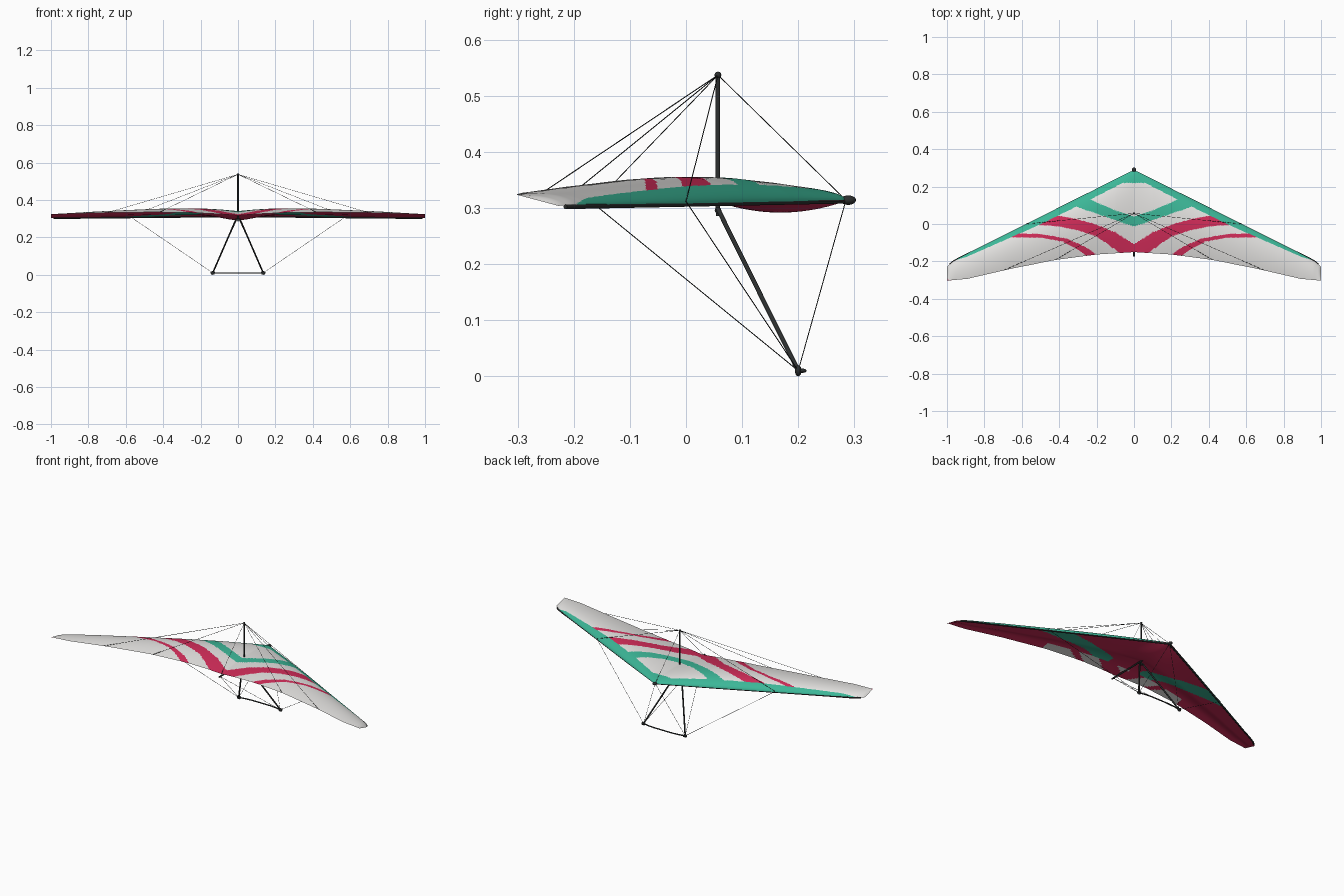
import bpy, bmesh, math

if "Cube" in bpy.data.objects:
    bpy.data.objects.remove(bpy.data.objects["Cube"])


def material(name, rgb):
    m = bpy.data.materials.new(name)
    m.diffuse_color = (*rgb, 1)
    m.use_nodes = True
    m.node_tree.nodes["Principled BSDF"].inputs["Base Color"].default_value = m.diffuse_color
    return m


WHITE = material("sail white", (0.77, 0.76, 0.745))
TEAL = material("teal", (0.045, 0.47, 0.31))
CRIMSON = material("crimson", (0.64, 0.025, 0.10))
BLACK = material("black tube", (0.025, 0.028, 0.028))


def interp(pts, x):
    """Piecewise linear lookup, clamped at both ends."""
    if x <= pts[0][0]:
        return pts[0][1]
    for (a, fa), (b, fb) in zip(pts, pts[1:]):
        if x <= b:
            return fa + (fb - fa) * (x - a) / (b - a)
    return pts[-1][1]


# Wing outline: y and z of both edges, and camber height, along the half span
LE_Y = [(0, .286), (.02, .28), (.93, -.178), (.97, -.202), (1, -.228)]
TE_Y = [(0, -.15), (.2, -.163), (.42, -.192), (.67, -.242), (.89, -.293), (1, -.303)]
LE_Z = [(0, .314), (1, .304)]
TE_Z = [(0, .317), (.1, .325), (.25, .332), (.45, .335), (.7, .332), (1, .324)]
CAMBER = [(0, .032), (.1, .04), (.2, .045), (.35, .044), (.5, .038), (.8, .024), (.96, .014), (.99, .008), (1, 0)]

# Painted bands: y of upper and lower borders along the half span
BAND_W = [(0, .04), (.3, .042), (.5, .04), (.9, .015), (.96, 0)]
CHEVRON = ([(0, .04), (.1, .072), (.22, .125), (.35, .17)],
           [(0, -.015), (.15, .038), (.3, .09), (.4, .13)])
ARC_1 = ([(0, -.108), (.1, -.045), (.2, -.004), (.3, .025), (.42, .047), (.5, .05)],
         [(0, -.2), (.07, -.16), (.13, -.115), (.2, -.066), (.3, -.034), (.4, -.013), (.55, -.003)])
ARC_2 = ([(.19, -.17), (.27, -.118), (.36, -.078), (.5, -.053), (.68, -.05)],
         [(.25, -.17), (.31, -.132), (.38, -.094), (.5, -.073), (.7, -.071)])


def inside(band, x, y, grow=0):
    return interp(band[1], x) - grow < y < interp(band[0], x)


def sail_point(x, t, upper):
    a = abs(x)
    y = interp(LE_Y, a) * (1 - t) + interp(TE_Y, a) * t
    z = interp(LE_Z, a) * (1 - t) + interp(TE_Z, a) * t
    lift = interp(CAMBER, a) * (t ** .55) * (1 - t) / .456
    if upper:
        return x, y, z + lift
    s = min(1, max(0, (t - .45) / .4))
    z += lift * .93 * s * s * (3 - 2 * s)
    # belly under the nose
    if t < .55:
        z -= .023 * math.sin(math.pi * t / .55) ** .8 * math.exp(-(a / .11) ** 2)
    return x, y, z


def sail_colour(x, y, t, upper):
    """0 white, 1 teal, 2 crimson"""
    le = interp(LE_Y, x)
    # the single-skin strip along the rear shows the upper colours on both sides
    if upper or (t > .84 and x < .45):
        if y > .22 or y > le - interp(BAND_W, x) or inside(CHEVRON, x, y):
            return 1
        return 2 if inside(ARC_1, x, y) or inside(ARC_2, x, y) else 0
    return 1 if inside(ARC_1, x, y, .03) and x > .1 else 2


# Sail: upper and lower skins as fine grids, coloured by the band rules
bm = bmesh.new()
NX = 360
for upper, nt in ((True, 90), (False, 44)):
    ts = [(j / nt) ** 1.3 for j in range(nt + 1)]
    grid = [[bm.verts.new(sail_point(-1 + 2 * i / NX, t, upper)) for t in ts] for i in range(NX + 1)]
    for i in range(NX):
        for j in range(nt):
            q = [grid[i][j], grid[i][j + 1], grid[i + 1][j + 1], grid[i + 1][j]]
            f = bm.faces.new(q if upper else q[::-1])
            c = f.calc_center_median()
            f.material_index = sail_colour(abs(c.x), c.y, (ts[j] + ts[j + 1]) / 2, upper)
            f.smooth = True
me = bpy.data.meshes.new("sail")
bm.to_mesh(me)
bm.free()
for m in (WHITE, TEAL, CRIMSON):
    me.materials.append(m)
bpy.context.collection.objects.link(bpy.data.objects.new("sail", me))


def tube(name, pts, r, sides=3):
    """Round tube along a path."""
    cu = bpy.data.curves.new(name, 'CURVE')
    cu.dimensions = '3D'
    cu.bevel_depth = r
    cu.bevel_resolution = sides
    cu.use_fill_caps = True
    sp = cu.splines.new('POLY')
    sp.points.add(len(pts) - 1)
    for p, co in zip(sp.points, pts):
        p.co = (*co, 1)
    cu.materials.append(BLACK)
    ob = bpy.data.objects.new(name, cu)
    bpy.context.collection.objects.link(ob)
    return ob


def ball(name, loc, scale):
    bpy.ops.mesh.primitive_uv_sphere_add(segments=16, ring_count=10, radius=1, location=loc)
    ob = bpy.context.object
    ob.name = name
    ob.scale = scale
    ob.data.materials.append(BLACK)
    bpy.ops.object.shade_smooth()


# Central frame
TOP = (0, .057, .537)
NOSE = (0, .285, .314)
WIRE = .0009
tube("keel", [(0, .29, .313), (0, -.175, .308)], .0045)
tube("king_post", [(0, .057, .295), TOP], .0042)
ball("king_post_cap", TOP, (.006, .006, .006))
ball("nose_cap", (0, .289, .314), (.011, .014, .0085))
tube("control_frame_bracket", [(-.012, .057, .296), (.012, .057, .296)], .006)
tube("hang_strap", [(0, .057, .31), (0, .057, .286)], .004)

# Speed bar: bowed slightly forward
tube("base_bar", [(-.135, .2, .01), (-.1, .207, .01), (-.06, .211, .01), (.06, .211, .01),
                  (.1, .207, .01), (.135, .2, .01)], .0035)


def te_point(x, side):
    return side * x, interp(TE_Y, x), interp(TE_Z, x)


# Mirrored tubes and wires
for side, tag in ((1, "right"), (-1, "left")):
    corner = (side * .135, .2, .01)
    joint = (side * .578, .0, .312)
    tube("leading_edge_tube_" + tag,
         [(side * x, interp(LE_Y, x) - d, interp(LE_Z, x) - .002)
          for x, d in ((0, .003), (.3, .004), (.6, .004), (.85, .003), (.93, .001), (.97, 0), (.985, 0))], .0042)
    tube("control_leg_" + tag, [(side * .01, .057, .298), corner], .0042)
    ball("corner_foot_" + tag, (side * .135, .2, .01), (.012, .006, .01))
    ball("corner_knob_" + tag, (side * .135, .206, .01), (.008, .009, .004))
    tube("nose_wire_lower_" + tag, [corner, NOSE], WIRE, 1)
    tube("side_wire_lower_" + tag, [corner, joint], WIRE, 1)
    tube("tail_wire_lower_" + tag, [corner, (0, -.165, .308)], WIRE, 1)
    tube("side_wire_upper_" + tag, [TOP, joint], WIRE, 1)
    for k, x in enumerate((.42, .7)):
        tube(f"reflex_wire_{k + 1}_{tag}", [TOP, te_point(x, side)], WIRE, 1)
tube("nose_wire_upper", [TOP, NOSE], WIRE, 1)
tube("tail_wire_upper", [TOP, (0, -.16, .312)], WIRE, 1)
